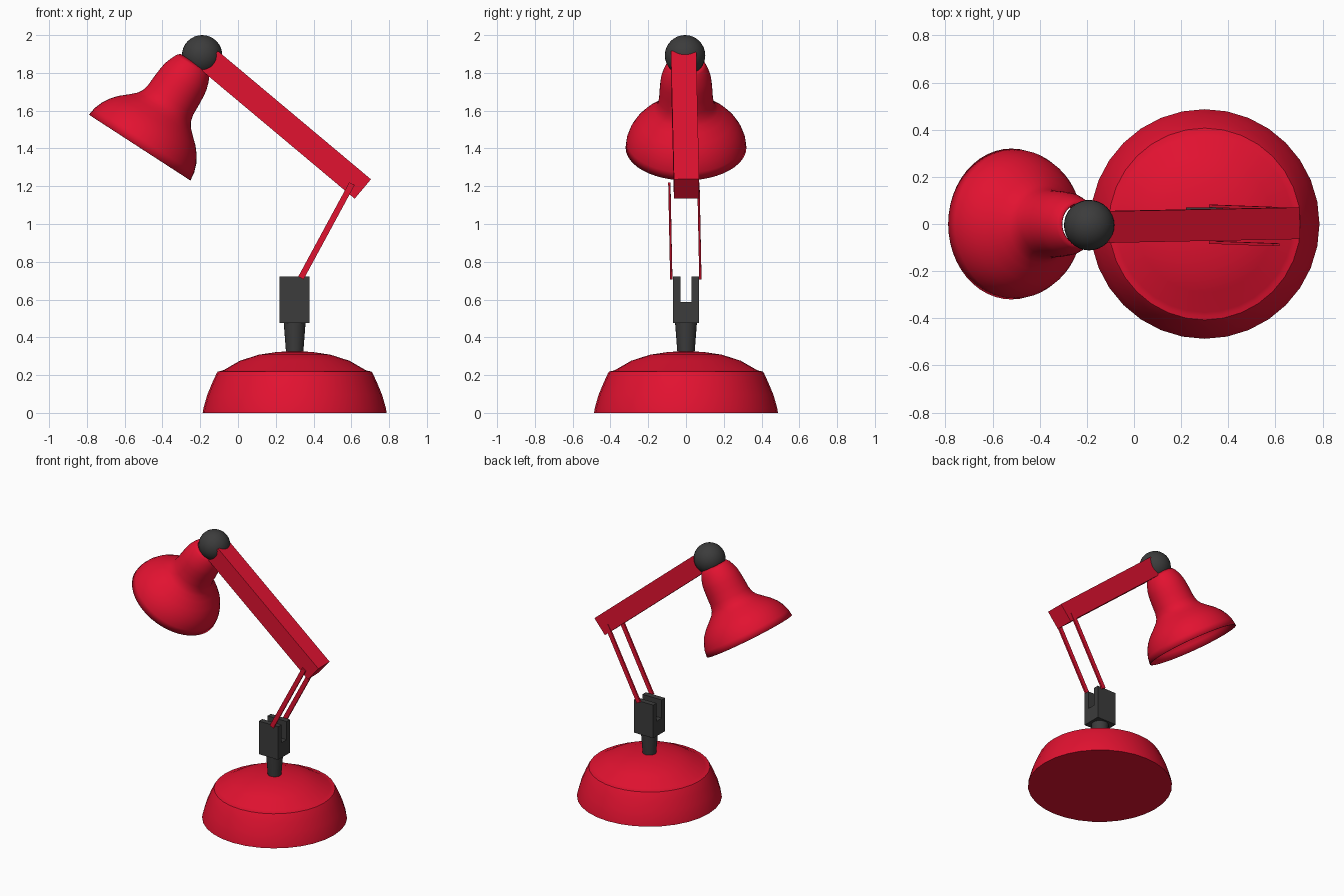
import bpy, bmesh, math
from mathutils import Vector, Matrix

if "Cube" in bpy.data.objects:
    bpy.data.objects.remove(bpy.data.objects["Cube"])


def material(name, rgb):
    m = bpy.data.materials.new(name)
    m.diffuse_color = (*rgb, 1)
    m.use_nodes = True
    m.node_tree.nodes["Principled BSDF"].inputs["Base Color"].default_value = m.diffuse_color
    return m


RED = material("red paint", (0.76, 0.006, 0.03))
DARK = material("dark grey", (0.045, 0.045, 0.045))


def finish(name, bm, mat, matrix=Matrix(), angle=None):
    bmesh.ops.recalc_face_normals(bm, faces=bm.faces)
    me = bpy.data.meshes.new(name)
    bm.to_mesh(me)
    bm.free()
    me.transform(matrix)
    me.materials.append(mat)
    ob = bpy.data.objects.new(name, me)
    bpy.context.collection.objects.link(ob)
    if angle is not None:
        bpy.ops.object.select_all(action='DESELECT')
        ob.select_set(True)
        bpy.context.view_layer.objects.active = ob
        bpy.ops.object.shade_smooth_by_angle(angle=math.radians(angle))
    return ob


def lathe(name, profile, mat, matrix, sides, caps, angle=30):
    """Revolve (radius, height) points around z."""
    bm = bmesh.new()
    rings = [[bm.verts.new((r * math.cos(2 * math.pi * i / sides),
                            r * math.sin(2 * math.pi * i / sides), z))
              for i in range(sides)] for r, z in profile]
    for a, b in zip(rings, rings[1:]):
        for i in range(sides):
            j = (i + 1) % sides
            bm.faces.new((a[i], a[j], b[j], b[i]))
    if caps:
        bm.faces.new(rings[0])
        bm.faces.new(rings[-1])
    return finish(name, bm, mat, matrix, angle)


def bar(name, p, q, thick_y, width, mat):
    """Box running from p to q, its sides facing y."""
    p, q = Vector(p), Vector(q)
    along = (q - p).normalized()
    side = along.cross(Vector((0, 1, 0))).normalized()
    across = side.cross(along)
    rot = Matrix((along, across, side)).transposed().to_4x4()
    bm = bmesh.new()
    bmesh.ops.create_cube(bm, size=1)
    bmesh.ops.scale(bm, verts=bm.verts, vec=((q - p).length, thick_y, width))
    return finish(name, bm, mat, Matrix.Translation((p + q) / 2) @ rot)


at_base = Matrix.Translation((0.3, 0, 0))

# Weighted base with a domed lid
lathe("base", [(0.487, 0), (0.483, 0.025), (0.463, 0.095), (0.436, 0.16),
               (0.413, 0.21), (0.407, 0.219), (0.39, 0.222), (0.375, 0.227),
               (0.29, 0.276), (0.19, 0.308), (0.09, 0.323), (0.03, 0.325)],
      RED, at_base, 32, True, 40)

# Tapered post
lathe("post", [(0.045, 0.31), (0.058, 0.48)], DARK, at_base, 24, True)

# Fork: U-shaped profile extruded along x
bm = bmesh.new()
u = [(-0.07, 0.477), (0.07, 0.477), (0.07, 0.722), (0.03, 0.722),
     (0.03, 0.588), (-0.03, 0.588), (-0.03, 0.722), (-0.07, 0.722)]
face = bm.faces.new([bm.verts.new((0.22, y, z)) for y, z in u])
ext = bmesh.ops.extrude_face_region(bm, geom=[face], use_keep_orig=True)
bmesh.ops.translate(bm, vec=(0.158, 0, 0),
                    verts=[g for g in ext["geom"] if isinstance(g, bmesh.types.BMVert)])
finish("fork", bm, DARK)

# Twin lower rods
for name, y in (("front_rod", -0.078), ("back_rod", 0.076)):
    bar(name, (0.333, y, 0.714), (0.603, y - 0.01, 1.213), 0.012, 0.032, RED)

# Upper arm
bar("upper_arm", (-0.15, -0.013, 1.865), (0.66, 0.003, 1.186), 0.134, 0.134, RED)

# Ball joint
bm = bmesh.new()
bmesh.ops.create_uvsphere(bm, u_segments=32, v_segments=16, radius=0.107)
finish("ball_joint", bm, DARK, Matrix.Translation((-0.19, -0.005, 1.893)), 40)

# Lamp shade: open bell, thin wall, tilted towards -x
axis = Vector((0.544, 0, 0.839))
tilt = Matrix.Translation((-0.52, 0, 1.405)) @ axis.to_track_quat('Z', 'Y').to_matrix().to_4x4()
shade = lathe("lamp_shade",
              [(0.32, 0), (0.314, 0.045), (0.298, 0.09), (0.275, 0.13),
               (0.243, 0.168), (0.198, 0.208), (0.168, 0.237), (0.152, 0.262),
               (0.143, 0.3), (0.14, 0.36), (0.136, 0.411), (0.131, 0.446),
               (0.119, 0.483), (0.105, 0.515), (0.09, 0.533)],
              RED, tilt, 48, False, 50)
wall = shade.modifiers.new("wall", 'SOLIDIFY')
wall.thickness = 0.006
wall.offset = -1
